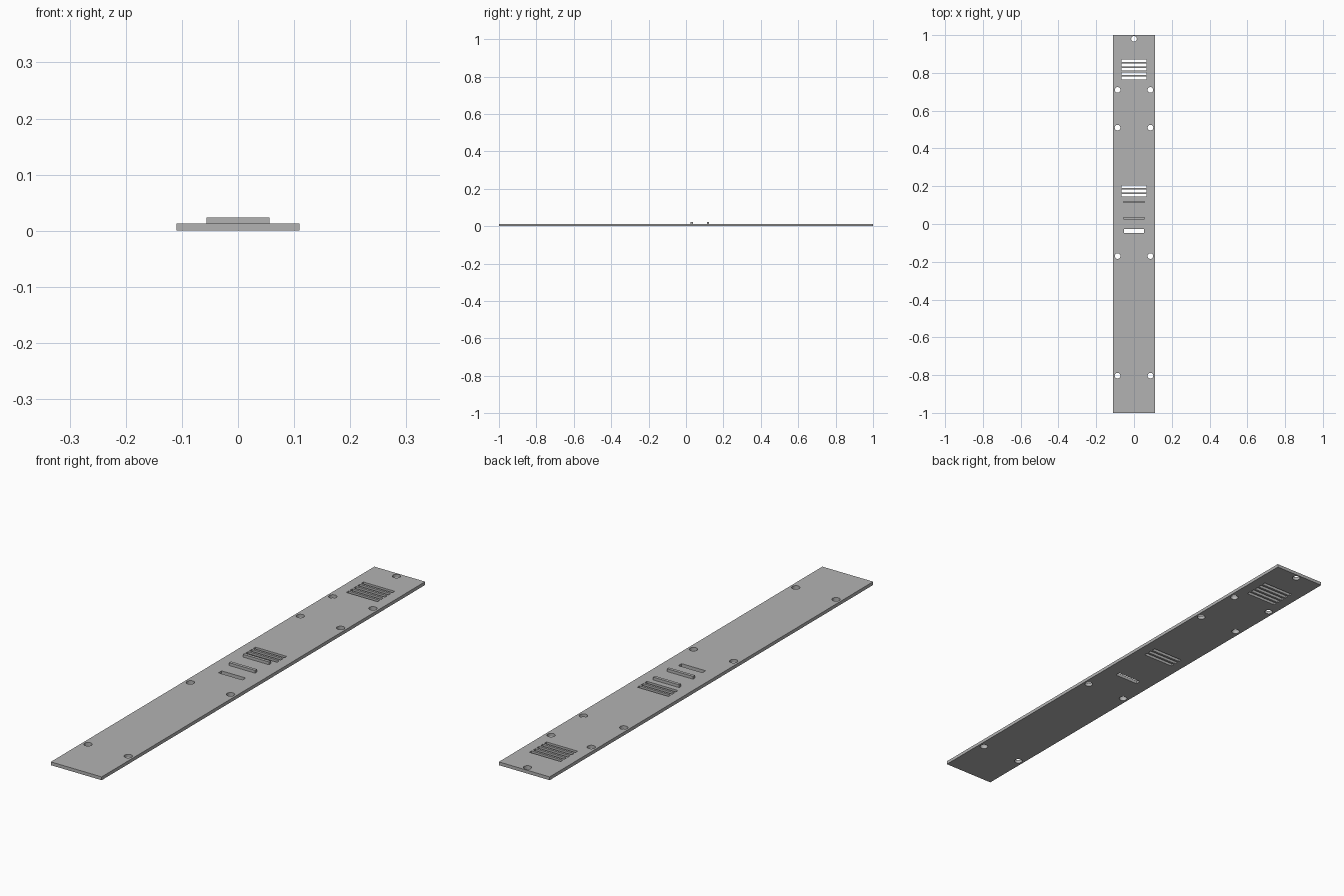
import bpy
import bmesh
from mathutils import Matrix, Vector

cube = bpy.data.objects.get("Cube")
if cube:
    bpy.data.objects.remove(cube, do_unlink=True)

THICK = 0.013

grey = bpy.data.materials.new("plain grey")
grey.use_nodes = True
colour = (0.45, 0.45, 0.45, 1)
grey.diffuse_color = colour
grey.node_tree.nodes["Principled BSDF"].inputs["Base Color"].default_value = colour


def add_box(bm, centre, size):
    matrix = Matrix.Translation(centre) @ Matrix.Diagonal((*size, 1))
    bmesh.ops.create_cube(bm, size=1, matrix=matrix)


def add_hole(bm, x, y, radius=0.015):
    bmesh.ops.create_cone(bm, cap_ends=True, segments=24, radius1=radius, radius2=radius,
                          depth=0.1, matrix=Matrix.Translation((x, y, 0)))


def make_object(name, bm):
    mesh = bpy.data.meshes.new(name)
    bm.to_mesh(mesh)
    bm.free()
    mesh.materials.append(grey)
    obj = bpy.data.objects.new(name, mesh)
    bpy.context.collection.objects.link(obj)
    return obj


# Long flat plate
bm = bmesh.new()
add_box(bm, (0, 0, THICK / 2), (0.22, 2, THICK))
plate = make_object("plate", bm)

# Cutter: screw holes in pairs, one end hole, two vent groups and a single slot
bm = bmesh.new()
for y in (0.71, 0.51, -0.17, -0.803):
    for side in (-1, 1):
        add_hole(bm, side * 0.087, y)
add_hole(bm, 0, 0.98)
for first, count in ((0.865, 5), (0.198, 3)):
    for i in range(count):
        add_box(bm, (0, first - i * 0.023, 0), (0.135, 0.014, 0.1))
add_box(bm, (0, -0.037, 0), (0.104, 0.02, 0.1))
cutter = make_object("hole_cutter", bm)
cutter.hide_render = True

# Cut the openings and drop the cutter
cut = plate.modifiers.new("openings", "BOOLEAN")
cut.operation = "DIFFERENCE"
cut.solver = "EXACT"
cut.object = cutter
bpy.context.view_layer.update()
graph = bpy.context.evaluated_depsgraph_get()
cut_mesh = bpy.data.meshes.new_from_object(plate.evaluated_get(graph))
plate.modifiers.clear()
plate.data = cut_mesh
bpy.data.objects.remove(cutter, do_unlink=True)

# Two raised ribs on the upper face
for name, y in (("rear_rib", 0.117), ("front_rib", 0.031)):
    bm = bmesh.new()
    add_box(bm, (0, y, THICK + 0.0055), (0.113, 0.012, 0.011))
    make_object(name, bm)
